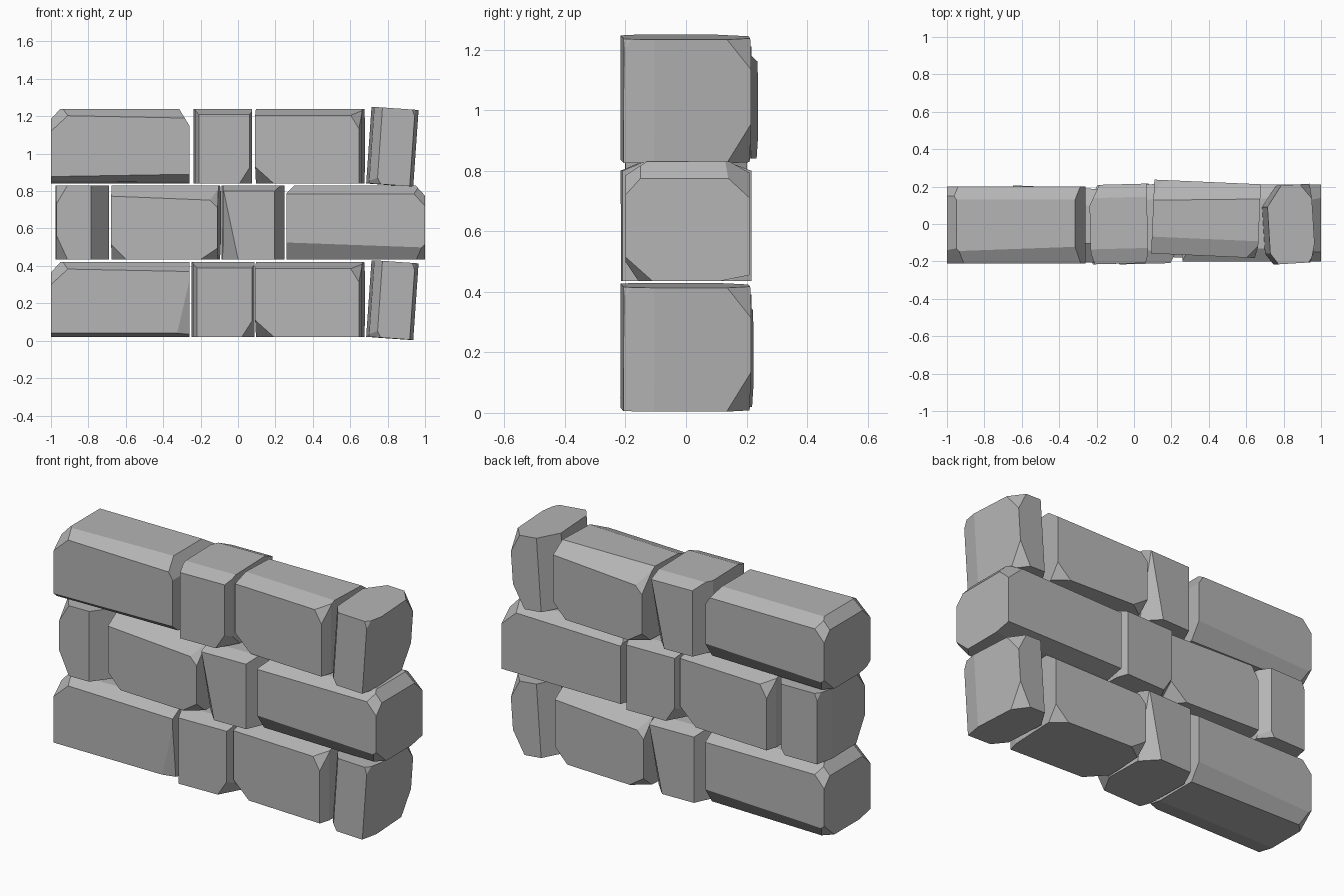
import bpy, bmesh
from math import radians, pi
from mathutils import Vector, Matrix

if "Cube" in bpy.data.objects:
    bpy.data.objects.remove(bpy.data.objects["Cube"])

grey = bpy.data.materials.new("stone_grey")
grey.diffuse_color = (.46, .46, .46, 1)
grey.use_nodes = True
grey.node_tree.nodes["Principled BSDF"].inputs["Base Color"].default_value = grey.diffuse_color


def stone(name, lo, hi, cuts, row_matrix, turn=0, tilt=0):
    """Box chiselled by planes. A cut (a, b, c) is measured along the edges from
    the corner its signs select; 0 leaves that axis out (edge bevel)."""
    lo, hi = Vector(lo), Vector(hi)
    half, mid = (hi - lo) / 2, (hi + lo) / 2
    bm = bmesh.new()
    bmesh.ops.create_cube(bm, size=2)
    bmesh.ops.scale(bm, vec=half, verts=bm.verts)
    for cut in cuts:
        n = Vector([1 / d if d else 0 for d in cut])
        corner = Vector([h if d >= 0 else -h for h, d in zip(half, cut)])
        axis = next(i for i in range(3) if cut[i])
        corner[axis] -= cut[axis]
        bmesh.ops.bisect_plane(bm, geom=bm.verts[:] + bm.edges[:] + bm.faces[:],
                               plane_co=corner, plane_no=n.normalized(),
                               clear_outer=True)
        bmesh.ops.holes_fill(bm, edges=[e for e in bm.edges if e.is_boundary])
    bmesh.ops.recalc_face_normals(bm, faces=bm.faces)
    bm.transform(row_matrix @ Matrix.Translation(mid)
                 @ Matrix.Rotation(radians(turn), 4, 'Z')
                 @ Matrix.Rotation(radians(tilt), 4, 'Y'))
    me = bpy.data.meshes.new(name)
    bm.to_mesh(me)
    bm.free()
    me.materials.append(grey)
    bpy.context.collection.objects.link(bpy.data.objects.new(name, me))


# Chisel cuts shared by every course
LONG = [(-.13, -.13, .12), (2.5, -.09, .05), (-.05, 0, .055), (-.1, .1, .11),
        (-.09, .09, -.08), (2.5, .06, -.09), (0, .07, .045), (0, -.1, -.02)]
SHORT = [(-.02, -.06, 0), (0, -.08, .03), (.07, -.12, -.11), (.08, .09, -.38),
         (-.055, .11, 0), (0, .07, .03), (.015, -.05, 0)]
MEDIUM = [(0, -.09, .035), (.08, -.07, .13), (-.1, -.1, -.09), (.015, -.06, 0),
          (-2, .11, .08), (-.12, .1, .12), (-.09, .07, -.06), (.08, .06, -.08)]
SMALL = [(-.04, -.06, 0), (.025, -.1, 0), (-.06, -.07, -.1), (-.08, .11, 0),
         (.06, .08, -.13), (.06, .08, .1), (.04, -.05, .1)]
# Extra cuts that vary by course
LONG_EXTRA = [[(.07, -.03, -.3)], [(.04, 0, .04)], [(.055, 0, .09), (3, -.06, -.05)]]

# Three courses, the middle one turned end for end
for i, base in enumerate((0.02, 0.435, 0.84)):
    row = Matrix.Translation((0, 0, base)) @ Matrix.Rotation(pi if i == 1 else 0, 4, 'Z')
    tag = ("lower", "middle", "upper")[i]
    top = 0.395 if i == 1 else 0.4
    back = (.21, .2, .225)[i]
    stone(tag + "_long_stone", (-1, -.21, 0), (-.26, .2, top), LONG + LONG_EXTRA[i], row)
    left, right = ((-.245, .085), (-.245, .085), (-.235, .072))[i]
    stone(tag + "_short_stone", (left, -.212, 0), (right, .212, top), SHORT, row, turn=1.5)
    stone(tag + "_medium_stone", (.1, back - .395, 0), (.67, back, top), MEDIUM, row,
          turn=-2.5)
    if i == 1:
        stone(tag + "_small_stone", (.69, -.2, 0), (.975, .2, top),
              SMALL + [(-.1, .13, 0)], row, turn=1)
    else:
        stone(tag + "_small_stone", (.705, -.212, -.008), (.945, .208, .402), SMALL, row,
              turn=3.5, tilt=4)
